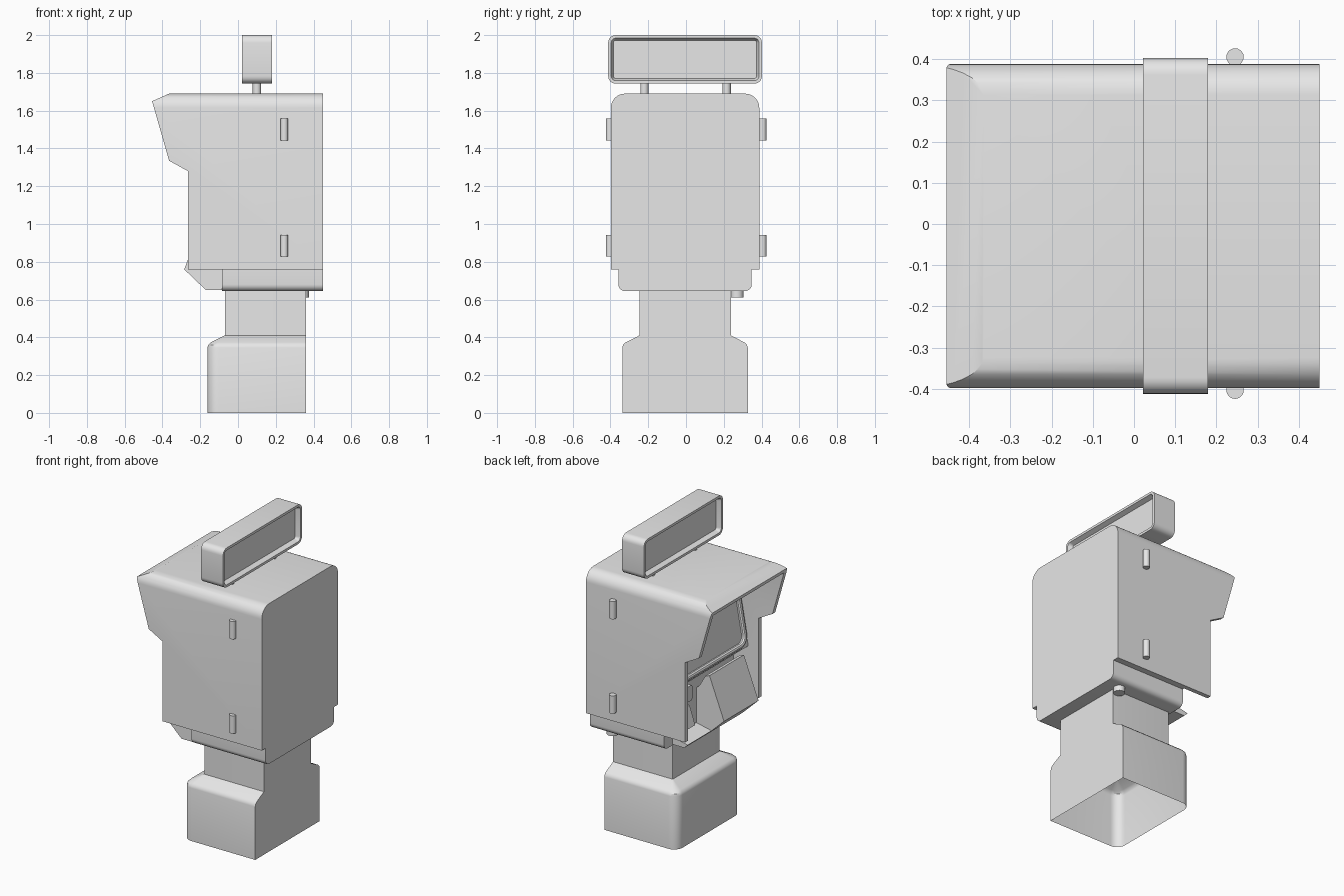
import bpy, bmesh, math
from mathutils import Vector

if "Cube" in bpy.data.objects:
    bpy.data.objects.remove(bpy.data.objects["Cube"])

grey = bpy.data.materials.new("plain grey")
grey.use_nodes = True
grey.diffuse_color = (0.8, 0.8, 0.8, 1)
grey.node_tree.nodes["Principled BSDF"].inputs["Base Color"].default_value = (0.8, 0.8, 0.8, 1)

YC = -0.005  # centre line of the cabinet


def select_only(ob):
    bpy.ops.object.select_all(action="DESELECT")
    ob.select_set(True)
    bpy.context.view_layer.objects.active = ob


def finish(name, bm, fix=True):
    if fix:
        bmesh.ops.recalc_face_normals(bm, faces=bm.faces)
    mesh = bpy.data.meshes.new(name)
    bm.to_mesh(mesh)
    bm.free()
    mesh.materials.append(grey)
    ob = bpy.data.objects.new(name, mesh)
    bpy.context.collection.objects.link(ob)
    return ob


def smooth(ob):
    select_only(ob)
    bpy.ops.object.shade_smooth_by_angle(angle=math.radians(32))


def round_rect(u0, u1, v0, v1, radii, steps=6):
    """Rectangle outline; radii run anticlockwise from the lower left corner."""
    pts = []
    corners = [(u0, v0, 1, 1), (u1, v0, -1, 1), (u1, v1, -1, -1), (u0, v1, 1, -1)]
    for k, (u, v, su, sv) in enumerate(corners):
        r = radii[k]
        if r == 0:
            pts.append((u, v))
            continue
        for i in range(steps + 1):
            a = math.pi * (1 + k / 2 + i / steps / 2)
            pts.append((u + su * r + r * math.cos(a), v + sv * r + r * math.sin(a)))
    return pts


def prism_bm(pts, a, b, axis):
    """Extrude a profile (x,z along y) or (y,z along x) from a to b."""
    place = (lambda p, t: (t, *p)) if axis == "x" else (lambda p, t: (p[0], t, p[1]))
    bm = bmesh.new()
    rings = [[bm.verts.new(place(p, t)) for p in pts] for t in (a, b)]
    for ring in rings:
        bm.faces.new(ring)
    for i in range(len(pts)):
        j = (i + 1) % len(pts)
        bm.faces.new((rings[0][i], rings[0][j], rings[1][j], rings[1][i]))
    bmesh.ops.recalc_face_normals(bm, faces=bm.faces)
    return bm


def prism(name, pts, a, b, axis):
    return finish(name, prism_bm(pts, a, b, axis))


def boolean(ob, cutter, operation):
    mod = ob.modifiers.new("cut", "BOOLEAN")
    mod.object, mod.operation, mod.solver = cutter, operation, "EXACT"
    select_only(ob)
    bpy.ops.object.modifier_apply(modifier=mod.name)
    bpy.data.objects.remove(cutter)


def cylinder(name, x, y, z0, z1, r):
    bm = bmesh.new()
    bmesh.ops.create_cone(bm, cap_ends=True, segments=20, radius1=r, radius2=r, depth=z1 - z0)
    bmesh.ops.translate(bm, verts=bm.verts, vec=(x, y, (z0 + z1) / 2))
    smooth(finish(name, bm))


def rounded_body(name, profile, half, top, radius):
    """Side profile trimmed to a cross-section with rounded top edges."""
    body = prism(name, profile, -1, 1, "y")
    section = round_rect(YC - half, YC + half, 0.5, top, (0, 0, radius, radius), 8)
    boolean(body, prism("section_cutter", section, -1, 1, "x"), "INTERSECT")
    return body


# Cabinet: hooded shell, hollowed from the playing side
outer = [(0.45, 0.76), (0.45, 1.69), (-0.365, 1.69), (-0.455, 1.65),
         (-0.365, 1.335), (-0.265, 1.28), (-0.265, 0.76)]
inner = [(-0.085, 0.6), (-0.085, 1.04), (-0.19, 1.08), (-0.085, 1.665), (-0.355, 1.665),
         (-0.46, 1.62), (-0.6, 1.56), (-0.6, 0.6)]
cabinet = rounded_body("cabinet_shell", outer, 0.393, 1.69, 0.075)
boolean(cabinet, rounded_body("cavity_cutter", inner, 0.365, 1.665, 0.055), "DIFFERENCE")
smooth(cabinet)

# Tubular frame round the leaning screen
curve = bpy.data.curves.new("screen_frame", "CURVE")
curve.dimensions = "3D"
curve.bevel_depth = 0.018
curve.bevel_resolution = 3
spline = curve.splines.new("POLY")
path = round_rect(YC - 0.335, YC + 0.335, 1.11, 1.63, (0.06,) * 4)
spline.points.add(len(path) - 1)
for point, (y, z) in zip(spline.points, path):
    point.co = (-0.195 + (z - 1.08) * 0.18, y, z, 1)
spline.use_cyclic_u = True
tube = bpy.data.objects.new("screen_frame", curve)
bpy.context.collection.objects.link(tube)
select_only(tube)
bpy.ops.object.convert(target="MESH")
tube = bpy.context.object
tube.data.materials.clear()
tube.data.materials.append(grey)
smooth(tube)

# Lower chassis, front lip and payout tray
chassis = round_rect(YC - 0.353, YC + 0.353, 0.645, 0.77, (0.035, 0.035, 0, 0))
smooth(prism("lower_chassis", chassis, -0.085, 0.45, "x"))
prism("front_lip", [(-0.08, 0.65), (-0.17, 0.65), (-0.195, 0.675), (-0.08, 0.70)],
      -0.27, 0.26, "y")
tray = [(-0.08, 0.65), (-0.17, 0.65), (-0.285, 0.76), (-0.18, 1.03),
        (-0.15, 1.02), (-0.11, 0.95), (-0.08, 0.92)]
prism("payout_tray", tray, -0.34, 0.015, "y")

# Small coin fittings beside the tray
prism("coin_slot", round_rect(0.12, 0.25, 0.9, 1.0, (0.015,) * 4), -0.13, -0.08, "x")
prism("coin_return", [(-0.08, 0.74), (-0.15, 0.74), (-0.11, 0.86), (-0.08, 0.86)],
      0.12, 0.25, "y")


# Pedestal: hollow foot with sloping shoulders, and a square neck
def loft(name, levels):
    bm = bmesh.new()
    rings = []
    for x0, half, r, z in levels:
        outline = round_rect(x0, 0.36, YC - half, YC + half, (r, 0, 0, r))
        rings.append([bm.verts.new((x, y, z)) for x, y in outline])
    for low, high in zip(rings, rings[1:]):
        for i in range(len(low)):
            j = (i + 1) % len(low)
            bm.faces.new((low[i], low[j], high[j], high[i]))
    smooth(finish(name, bm, fix=False))


loft("pedestal_foot", [(-0.162, 0.332, 0.06, 0), (-0.162, 0.332, 0.06, 0.345),
                       (-0.158, 0.328, 0.057, 0.36), (-0.145, 0.315, 0.05, 0.373),
                       (-0.07, 0.242, 0.004, 0.41)])
loft("pedestal_neck", [(-0.07, 0.242, 0.002, 0.41), (-0.07, 0.242, 0.002, 0.65)])
cylinder("cable_gland", 0.34, 0.27, 0.61, 0.66, 0.035)

# Hinge pins on both sides
for side, y in (("left", 0.405), ("right", -0.403)):
    for level, z in (("lower", 0.885), ("upper", 1.5)):
        cylinder(f"{level}_{side}_pin", 0.245, y, z - 0.058, z + 0.058, 0.021)

# Sign box with a recessed panel on each face, carried on two posts
bm = prism_bm(round_rect(YC - 0.407, YC + 0.407, 1.743, 2.0, (0.04,) * 4), 0.022, 0.18, "x")
bm.normal_update()
for cap in [f for f in bm.faces if abs(f.normal.x) > 0.9]:
    bmesh.ops.inset_region(bm, faces=[cap], thickness=0.016)
    bmesh.ops.inset_region(bm, faces=[cap], thickness=0.012, depth=-0.03)
smooth(finish("sign_box", bm))
for name, y in (("left_post", 0.215), ("right_post", -0.22)):
    cylinder(name, 0.1, y, 1.68, 1.76, 0.022)
